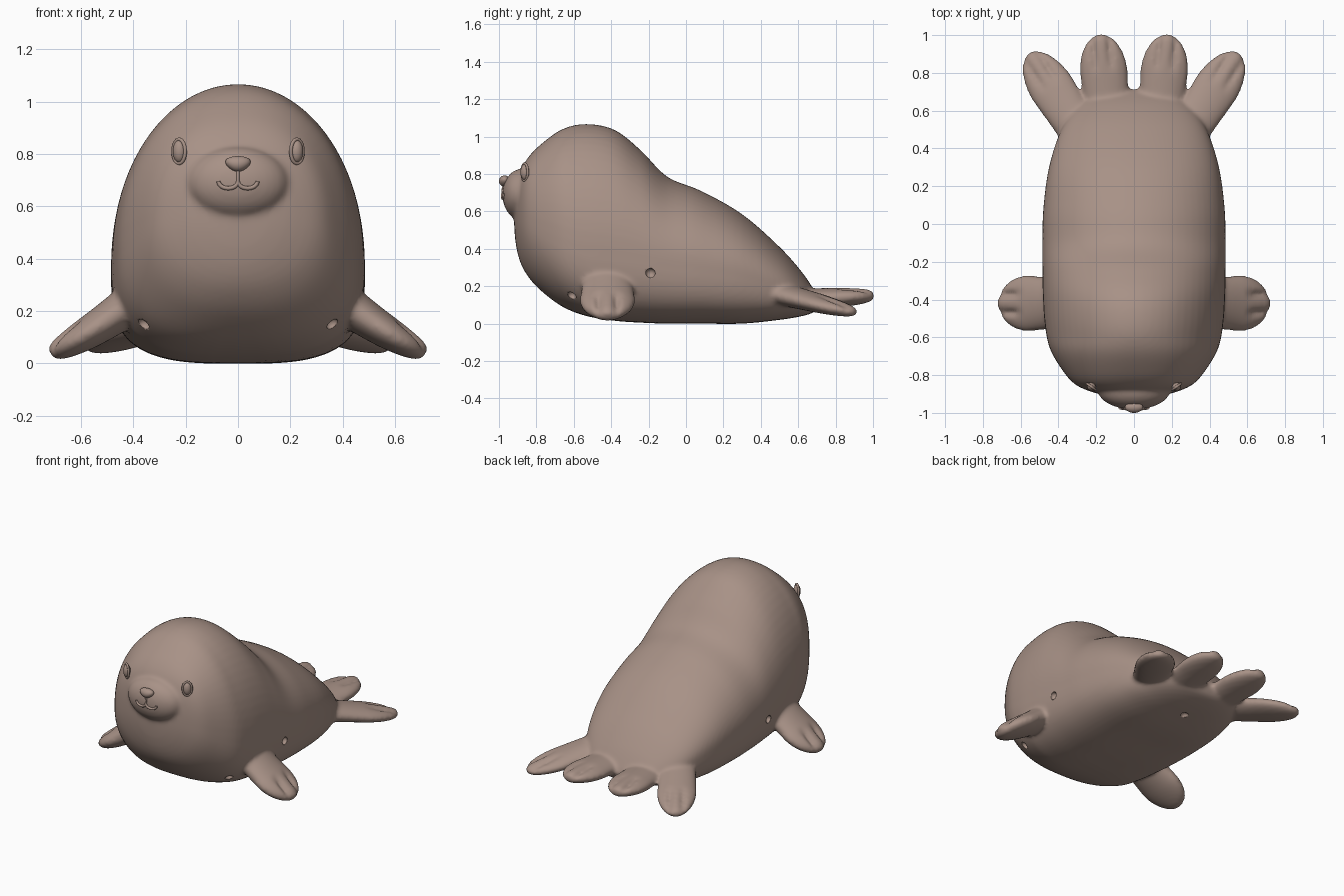
import bpy, bmesh, math
from mathutils import Vector

cube = bpy.data.objects.get("Cube")
if cube:
    bpy.data.objects.remove(cube)

skin = bpy.data.materials.new("warm_taupe")
skin.use_nodes = True
skin.diffuse_color = (0.39, 0.285, 0.24, 1)
bsdf = skin.node_tree.nodes["Principled BSDF"]
bsdf.inputs["Base Color"].default_value = skin.diffuse_color
bsdf.inputs["Roughness"].default_value = 0.6


def clamp(v):
    return max(0.0, min(1.0, v))


def power(v, n):
    return math.copysign(abs(v) ** (2 / n), v)


def add_mesh(name, bm):
    bmesh.ops.recalc_face_normals(bm, faces=bm.faces)
    for f in bm.faces:
        f.smooth = True
    mesh = bpy.data.meshes.new(name)
    bm.to_mesh(mesh)
    bm.free()
    mesh.materials.append(skin)
    obj = bpy.data.objects.new(name, mesh)
    bpy.context.collection.objects.link(obj)
    return obj


def loft(name, rings):
    """Skin closed rings of points, then cap both ends."""
    bm = bmesh.new()
    rows = [[bm.verts.new(p) for p in ring] for ring in rings]
    count = len(rows[0])
    for a, b in zip(rows, rows[1:]):
        for i in range(count):
            j = (i + 1) % count
            bm.faces.new((a[i], a[j], b[j], b[i]))
    bm.faces.new(rows[0])
    bm.faces.new(rows[-1])
    return add_mesh(name, bm)


def ellipsoid(name, centre, radii, turn=0.0, taper=0.0):
    bm = bmesh.new()
    bmesh.ops.create_uvsphere(bm, u_segments=32, v_segments=20, radius=1)
    for v in bm.verts:
        v.co.x *= 1 + taper * v.co.z
        v.co = Vector(c * r for c, r in zip(v.co, radii))
    obj = add_mesh(name, bm)
    obj.location = centre
    obj.rotation_euler.z = turn
    return obj


def tube(name, points, radius, cyclic=False):
    curve = bpy.data.curves.new(name, "CURVE")
    curve.dimensions = "3D"
    curve.bevel_depth = radius
    curve.bevel_resolution = 3
    curve.use_fill_caps = True
    spline = curve.splines.new("POLY")
    spline.points.add(len(points) - 1)
    for p, co in zip(spline.points, points):
        p.co = (*co, 1)
    spline.use_cyclic_u = cyclic
    spline.use_smooth = True
    curve.materials.append(skin)
    obj = bpy.data.objects.new(name, curve)
    bpy.context.collection.objects.link(obj)
    return obj


# Torso and head: y, half width, bottom, widest height, top
stations = [
    (-.92, .004, .556, .56, .564), (-.912, .12, .44, .56, .69),
    (-.89, .22, .34, .56, .8), (-.85, .31, .26, .54, .88),
    (-.78, .375, .18, .5, .955), (-.66, .445, .09, .46, 1.04),
    (-.53, .472, .04, .43, 1.067), (-.38, .482, .015, .41, 1.035),
    (-.24, .485, .005, .38, .925), (-.1, .485, 0, .35, .785),
    (.08, .48, 0, .32, .71), (.3, .45, 0, .28, .585),
    (.5, .385, .02, .21, .41), (.62, .3, .04, .15, .275),
    (.69, .19, .065, .12, .17), (.715, .004, .11, .114, .118)]


def spline_point(i, t):
    p = [Vector(stations[max(0, min(len(stations) - 1, i + k))]) for k in (-1, 0, 1, 2)]
    return p[1] + t / 2 * (p[2] - p[0] + t * (2 * p[0] - 5 * p[1] + 4 * p[2] - p[3]
                           + t * (3 * (p[1] - p[2]) + p[3] - p[0])))


def body_ring(y, w, low, mid, top):
    n_top = 2 + 0.4 * clamp((-0.6 - y) * 4)
    n_low = 2 + 1.2 * min(clamp((y + 0.9) / 0.4), clamp((0.75 - y) / 0.3))
    ring = []
    for k in range(64):
        a = math.tau * k / 64
        n, h = (n_top, top - mid) if math.sin(a) > 0 else (n_low, mid - low)
        ring.append((w * power(math.cos(a), n), y, mid + h * power(math.sin(a), n)))
    return ring


steps = [(i, k / 5) for i in range(len(stations) - 1) for k in range(5)]
steps.append((len(stations) - 2, 1.0))
body = loft("body", [body_ring(*spline_point(i, t)) for i, t in steps])


# Flippers: flattened paddles with two toe grooves on the upper face
def flipper(name, root, tip, across, width, thick_root, thick_tip, sag=0.0):
    root, tip = Vector(root), Vector(tip)
    axis = tip - root
    across = Vector(across).normalized()
    up = axis.cross(across).normalized()
    if up.z < 0:
        up = -up
    rings = []
    for s in range(41):
        t = 0.999 * math.sin(math.pi / 2 * s / 40)
        end = math.sqrt(1 - clamp((t - 0.6) / 0.4) ** 2)
        w = width * (0.85 + 0.15 * clamp(t / 0.6)) * end
        h = (thick_root + (thick_tip - thick_root) * t) * math.sqrt(end)
        centre = root + axis * t - up * sag * math.sin(math.pi * t)
        ring = []
        for k in range(64):
            a = math.tau * k / 64
            u, v = math.cos(a), math.sin(a)
            if v > 0:
                x = u * w / width
                groove = sum(math.exp(-((x - g) / 0.1) ** 2) for g in (-0.33, 0.33))
                v *= 1 - 0.6 * groove * clamp((t - 0.6) * 6)
            ring.append(centre + across * u * w + up * v * h)
        rings.append(ring)
    return loft(name, rings)


parts = [body]
for side, label in ((1, "left"), (-1, "right")):
    parts += [
        flipper(label + "_front_flipper", (side * .34, -.42, .28), (side * .715, -.42, .035),
                (0, 1, 0), .148, .085, .05, .01),
        flipper(label + "_inner_hind_flipper", (side * .13, .5, .12), (side * .18, 1.005, .15),
                (1, -side * .1, 0), .127, .065, .045),
        flipper(label + "_outer_hind_flipper", (side * .24, .42, .18), (side * .555, .905, .06),
                (.84, -side * .55, 0), .122, .065, .04)]

# Muzzle
muzzle_at, muzzle_size = Vector((0, -.88, .69)), Vector((.192, .102, .137))
parts.append(ellipsoid("muzzle", muzzle_at, muzzle_size))

# Fuse the soft parts into one skin
bpy.ops.object.select_all(action="DESELECT")
for p in parts:
    p.select_set(True)
bpy.context.view_layer.objects.active = body
bpy.ops.object.join()
remesh = body.modifiers.new("fuse", "REMESH")
remesh.mode = "VOXEL"
remesh.voxel_size = 0.012
remesh.use_smooth_shade = True
soften = body.modifiers.new("soften", "SMOOTH")
soften.factor = 0.5
soften.iterations = 8

# Small dimples in the flanks, chest and belly
dimples = [("belly_dimple", (0, .48, .01))]
for side, label in ((1, "left"), (-1, "right")):
    dimples += [(label + "_flank_dimple", (side * .48, -.19, .27)),
                (label + "_chest_dimple", (side * .36, -.61, .15))]
for name, place in dimples:
    cutter = ellipsoid(name + "_cutter", place, (.025, .025, .025))
    cutter.hide_render = True
    cutter.hide_set(True)
    cut = body.modifiers.new(name, "BOOLEAN")
    cut.operation = "DIFFERENCE"
    cut.object = cutter


# Face
def on_muzzle(x, z):
    dx = x / muzzle_size.x
    dz = (z - muzzle_at.z) / muzzle_size.z
    return (x, muzzle_at.y - muzzle_size.y * math.sqrt(1 - dx * dx - dz * dz), z)


ellipsoid("nose", (0, -.97, .762), (.046, .03, .03), taper=0.3)
tube("lip_line", [on_muzzle(0, .69 + .01 * k) for k in range(6)], .006)
for side, label in ((1, "left"), (-1, "right")):
    arc = [math.pi * k / 16 for k in range(17)]
    tube(label + "_mouth_curve",
         [on_muzzle(side * (.037 - .037 * math.cos(a)), .695 - .026 * math.sin(a)) for a in arc], .008)
    eye_at = (side * .225, -.862, .81)
    turn = side * 0.6
    ellipsoid(label + "_eye", eye_at, (.025, .022, .042), turn)
    ring = [math.tau * k / 32 for k in range(32)]
    rim = tube(label + "_eye_rim",
               [(.028 * math.cos(a), 0, .046 * math.sin(a)) for a in ring], .007, True)
    rim.location = eye_at
    rim.rotation_euler.z = turn
